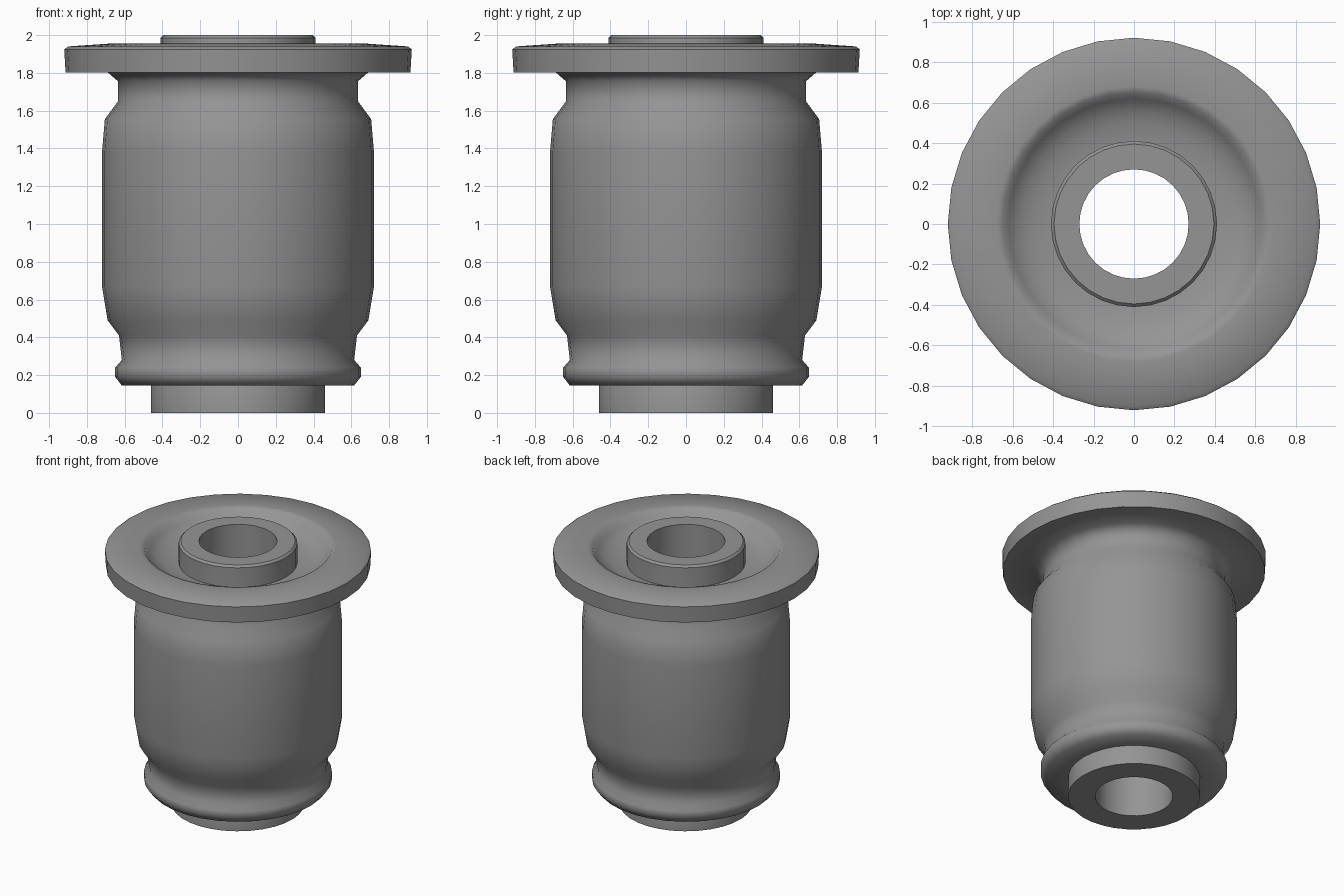
import bpy, bmesh, math

SEGMENTS = 32

cube = bpy.data.objects.get("Cube")
if cube:
    bpy.data.objects.remove(cube, do_unlink=True)

# Single grey finish
grey = bpy.data.materials.new("mid grey")
grey.use_nodes = True
grey.diffuse_color = (0.3, 0.3, 0.3, 1)
grey.node_tree.nodes["Principled BSDF"].inputs["Base Color"].default_value = grey.diffuse_color


def lathe(name, profile, smooth_angle):
    """Revolve a closed (radius, height) loop around the z axis."""
    bm = bmesh.new()
    rings = []
    for i in range(SEGMENTS):
        a = math.tau * i / SEGMENTS
        rings.append([bm.verts.new((r * math.cos(a), r * math.sin(a), z))
                      for r, z in profile])
    count = len(profile)
    for i, ring in enumerate(rings):
        following = rings[(i + 1) % SEGMENTS]
        for j in range(count):
            k = (j + 1) % count
            bm.faces.new((ring[j], following[j], following[k], ring[k]))
    bmesh.ops.recalc_face_normals(bm, faces=bm.faces)
    mesh = bpy.data.meshes.new(name)
    bm.to_mesh(mesh)
    bm.free()
    mesh.materials.append(grey)
    obj = bpy.data.objects.new(name, mesh)
    bpy.context.collection.objects.link(obj)
    bpy.ops.object.select_all(action="DESELECT")
    obj.select_set(True)
    bpy.context.view_layer.objects.active = obj
    bpy.ops.object.shade_smooth_by_angle(angle=math.radians(smooth_angle))
    return obj


# Central tube with a through hole
lathe("inner_sleeve", [
    (0.27, 0), (0.46, 0), (0.46, 0.2), (0.41, 0.3),
    (0.41, 1.985), (0.395, 2), (0.27, 2),
], 40)

# Bulging bushing body: lower bead, barrel, neck, flange and dished top
lathe("bushing_body", [
    (0.44, 0.145), (0.615, 0.145),                              # underside
    (0.65, 0.19), (0.65, 0.24), (0.615, 0.28),                  # bead
    (0.63, 0.41), (0.69, 0.49), (0.72, 0.67),                   # lower barrel
    (0.72, 1.38), (0.705, 1.555), (0.635, 1.65),                # upper barrel
    (0.635, 1.755), (0.69, 1.803),                              # neck
    (0.913, 1.803), (0.92, 1.925), (0.9, 1.94), (0.68, 1.955),  # flange
    (0.65, 1.95), (0.62, 1.905), (0.56, 1.87), (0.5, 1.845),    # dish
    (0.4, 1.835), (0.4, 0.3), (0.44, 0.2),                      # bore
], 55)
